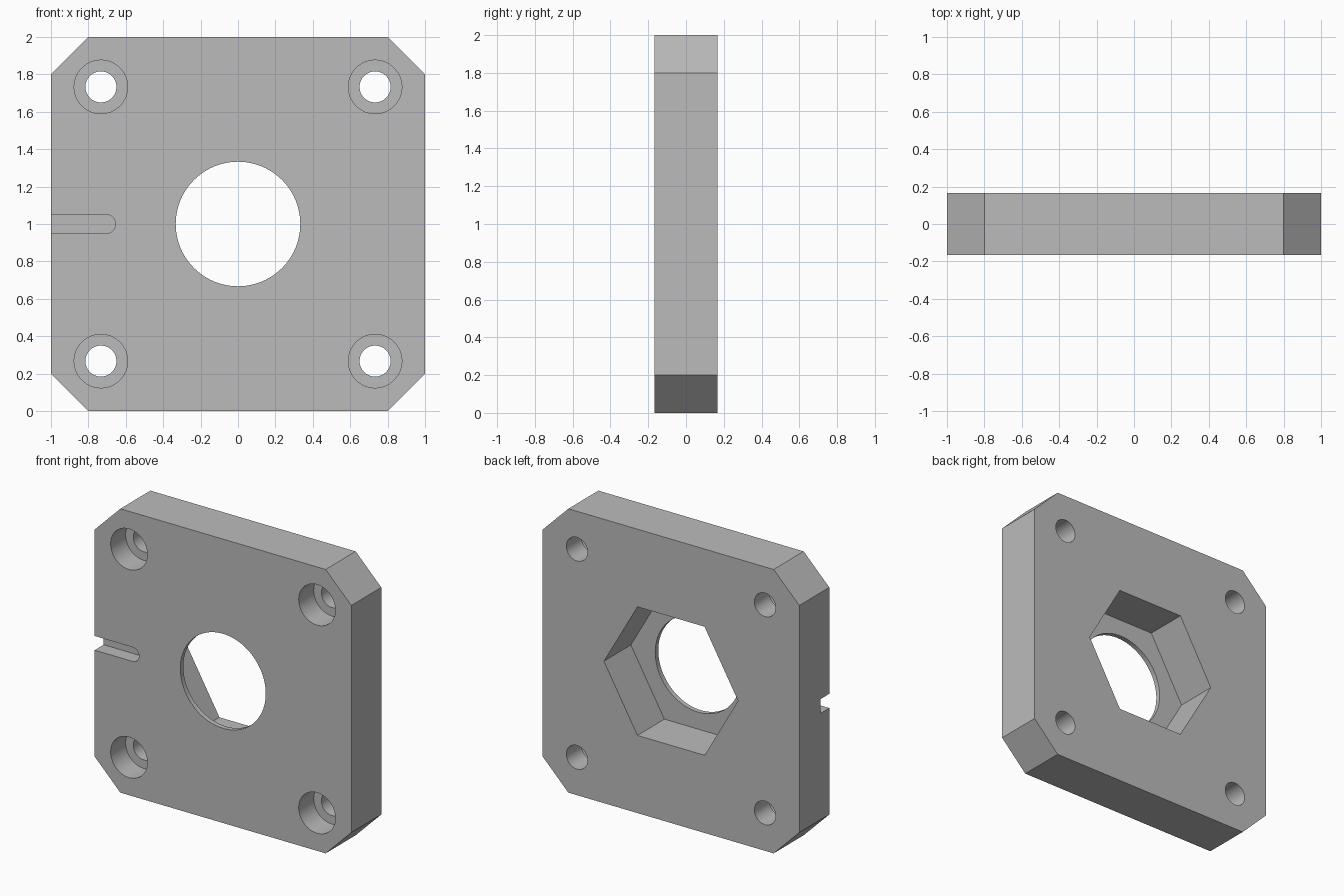
import bpy, bmesh, math
from mathutils import Vector

cube = bpy.data.objects.get("Cube")
if cube:
    bpy.data.objects.remove(cube, do_unlink=True)

HALF = 0.167      # half thickness of the plate
MID = 1.0         # height of the plate centre
CHAMFER = 0.2

grey = bpy.data.materials.new("plain_grey")
grey.use_nodes = True
colour = (0.5, 0.5, 0.5, 1)
grey.diffuse_color = colour
grey.node_tree.nodes["Principled BSDF"].inputs["Base Color"].default_value = colour


def prism(name, outline, y0, y1):
    """Extrude an x-z outline from y0 to y1."""
    bm = bmesh.new()
    face = bm.faces.new([bm.verts.new((x, y0, z)) for x, z in outline])
    made = bmesh.ops.extrude_face_region(bm, geom=[face])["geom"]
    moved = [v for v in made if isinstance(v, bmesh.types.BMVert)]
    bmesh.ops.translate(bm, verts=moved, vec=Vector((0, y1 - y0, 0)))
    bmesh.ops.recalc_face_normals(bm, faces=bm.faces)
    mesh = bpy.data.meshes.new(name)
    bm.to_mesh(mesh)
    bm.free()
    mesh.materials.append(grey)
    obj = bpy.data.objects.new(name, mesh)
    bpy.context.collection.objects.link(obj)
    return obj


def ring(cx, cz, radius, sides):
    steps = [2 * math.pi * i / sides for i in range(sides)]
    return [(cx + radius * math.cos(a), cz + radius * math.sin(a)) for a in steps]


# Square plate with chamfered corners
c = 1 - CHAMFER
corners = [(1, c), (c, 1), (-c, 1), (-1, c), (-1, -c), (-c, -1), (c, -1), (1, -c)]
plate = prism("mounting_plate", [(x, MID + z) for x, z in corners], -HALF, HALF)

# Central bore through the front lip, hexagonal nut pocket from the back
cutters = [
    prism("centre_bore_cutter", ring(0, MID, 0.333, 96), -0.3, 0.3),
    prism("hex_pocket_cutter", ring(0, MID, 0.523, 6), HALF - 0.3, 0.3),
]

# Counterbored screw holes in the corners
for sx in (-1, 1):
    for sz in (-1, 1):
        x, z = sx * 0.733, MID + sz * 0.733
        cutters.append(prism("screw_hole_cutter", ring(x, z, 0.083, 48), -0.3, 0.3))
        cutters.append(prism("counterbore_cutter", ring(x, z, 0.143, 64), -0.3, 0))

# Round-ended slot in the front, open at the right edge
R, END = 0.05, -0.705
arc = [math.pi * (i / 20 - 0.5) for i in range(21)]
slot = [(END + R * math.cos(a), MID + R * math.sin(a)) for a in arc]
slot += [(-1.1, MID + R), (-1.1, MID - R)]
cutters.append(prism("slot_cutter", slot, -0.3, -HALF + 0.1))

# Cut everything out of the plate
bpy.ops.object.select_all(action="DESELECT")
bpy.context.view_layer.objects.active = plate
plate.select_set(True)
for cutter in cutters:
    cutter.hide_render = True
    mod = plate.modifiers.new("cut", "BOOLEAN")
    mod.operation = "DIFFERENCE"
    mod.solver = "EXACT"
    mod.object = cutter
    bpy.ops.object.modifier_apply(modifier=mod.name)
    bpy.data.objects.remove(cutter, do_unlink=True)

bpy.ops.object.shade_smooth_by_angle(angle=math.radians(30))
